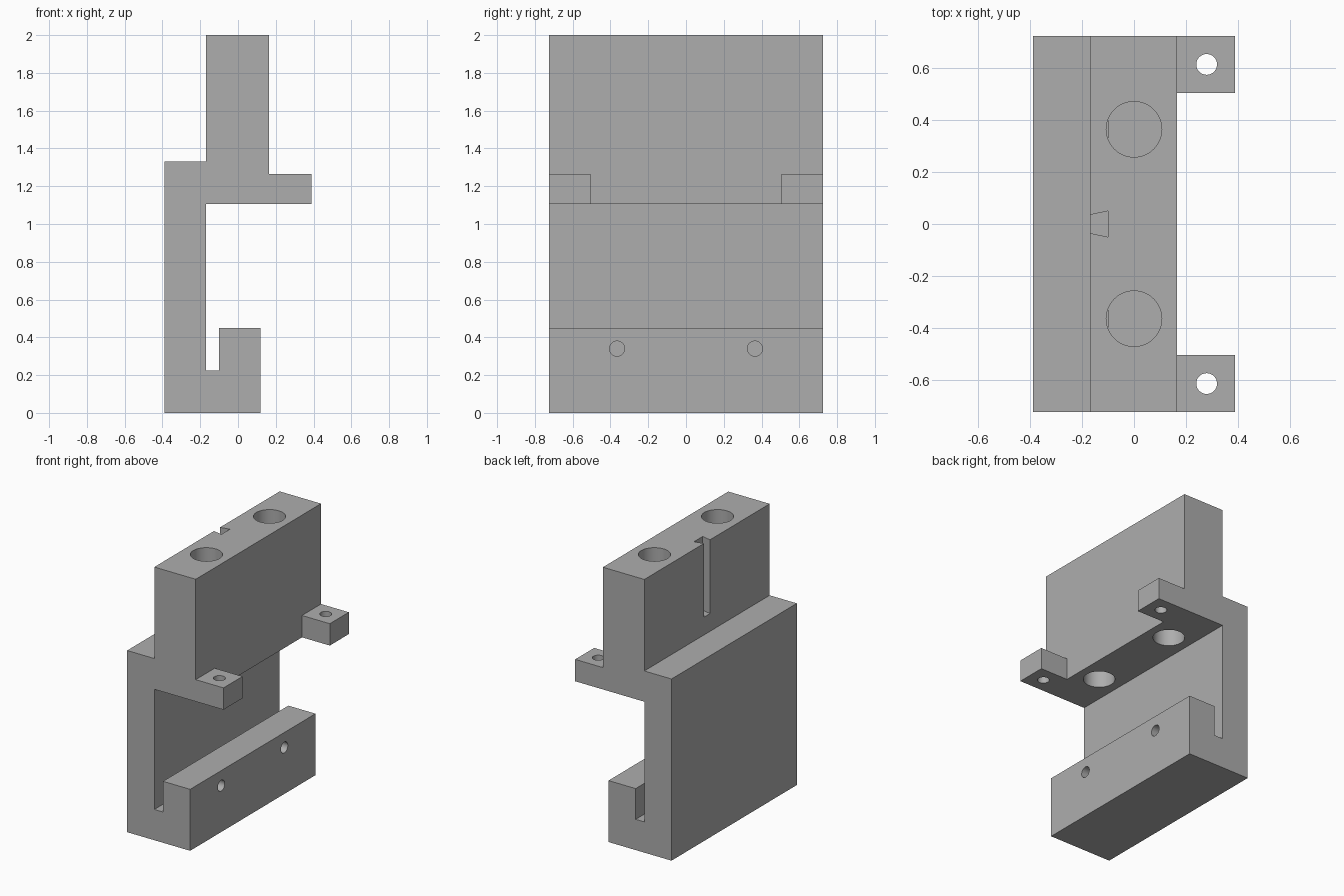
import bpy, bmesh, math
from mathutils import Matrix

cube = bpy.data.objects.get("Cube")
if cube:
    bpy.data.objects.remove(cube, do_unlink=True)

grey = bpy.data.materials.new("plain grey")
grey.use_nodes = True
grey.diffuse_color = (0.42, 0.42, 0.42, 1)
grey.node_tree.nodes["Principled BSDF"].inputs["Base Color"].default_value = (0.42, 0.42, 0.42, 1)

HALF = 0.725      # half depth along y
SHELF = 1.105     # underside of the shelf
SEAT = 0.365      # y offset of the bores


def finish(name, bm):
    bmesh.ops.recalc_face_normals(bm, faces=bm.faces[:])
    mesh = bpy.data.meshes.new(name)
    bm.to_mesh(mesh)
    bm.free()
    mesh.materials.append(grey)
    obj = bpy.data.objects.new(name, mesh)
    bpy.context.collection.objects.link(obj)
    return obj


def prism(name, points, offset):
    """Extrude a closed outline by an offset vector."""
    bm = bmesh.new()
    face = bm.faces.new([bm.verts.new(p) for p in points])
    moved = bmesh.ops.extrude_face_region(bm, geom=[face])["geom"]
    bmesh.ops.translate(bm, vec=offset, verts=[v for v in moved if isinstance(v, bmesh.types.BMVert)])
    return finish(name, bm)


def bore(name, centre, radius, length, axis="Z"):
    bm = bmesh.new()
    turn = Matrix.Rotation(math.pi / 2, 4, "Y") if axis == "X" else Matrix()
    bmesh.ops.create_cone(bm, cap_ends=True, segments=48, radius1=radius, radius2=radius,
                          depth=length, matrix=Matrix.Translation(centre) @ turn)
    return finish(name, bm)


def boolean(target, tool, operation):
    mod = target.modifiers.new(tool.name, "BOOLEAN")
    mod.operation = operation
    mod.solver = "EXACT"
    mod.object = tool
    bpy.context.view_layer.objects.active = target
    bpy.ops.object.modifier_apply(modifier=mod.name)
    bpy.data.objects.remove(tool, do_unlink=True)


# Bracket body: foot with lip and slot, back wall, shelf and upper block
outline = [(-0.39, 0), (0.12, 0), (0.12, 0.45), (-0.10, 0.45), (-0.10, 0.225), (-0.17, 0.225),
           (-0.17, SHELF), (0.165, SHELF), (0.165, 2), (-0.17, 2), (-0.17, 1.33), (-0.39, 1.33)]
body = prism("bracket_body", [(x, -HALF, z) for x, z in outline], (0, 2 * HALF, 0))

for side in (-1, 1):
    # Mounting ear, overlapping the block so that it fuses with it
    corners = [(0.1, 0.505), (0.39, 0.505), (0.39, HALF), (0.1, HALF)]
    ear = prism("mounting_ear", [(x, side * y, SHELF) for x, y in corners], (0, 0, 0.16))
    boolean(body, ear, "UNION")
    # Ear hole, large vertical bore and lip screw hole
    boolean(body, bore("ear_hole", (0.28, side * 0.615, 1.2), 0.04, 0.4), "DIFFERENCE")
    boolean(body, bore("main_bore", (0, side * SEAT, 1.6), 0.107, 1.2), "DIFFERENCE")
    boolean(body, bore("lip_hole", (0.02, side * SEAT, 0.34), 0.04, 0.3, "X"), "DIFFERENCE")

# Dovetail groove down the rear of the upper block
dovetail = [(-0.18, -0.033), (-0.10, -0.05), (-0.10, 0.05), (-0.18, 0.033)]
boolean(body, prism("dovetail_groove", [(x, y, 1.46) for x, y in dovetail], (0, 0, 0.6)), "DIFFERENCE")

# Smooth bores, crisp edges
bpy.ops.object.select_all(action="DESELECT")
body.select_set(True)
bpy.context.view_layer.objects.active = body
bpy.ops.object.shade_smooth_by_angle(angle=math.radians(30))
